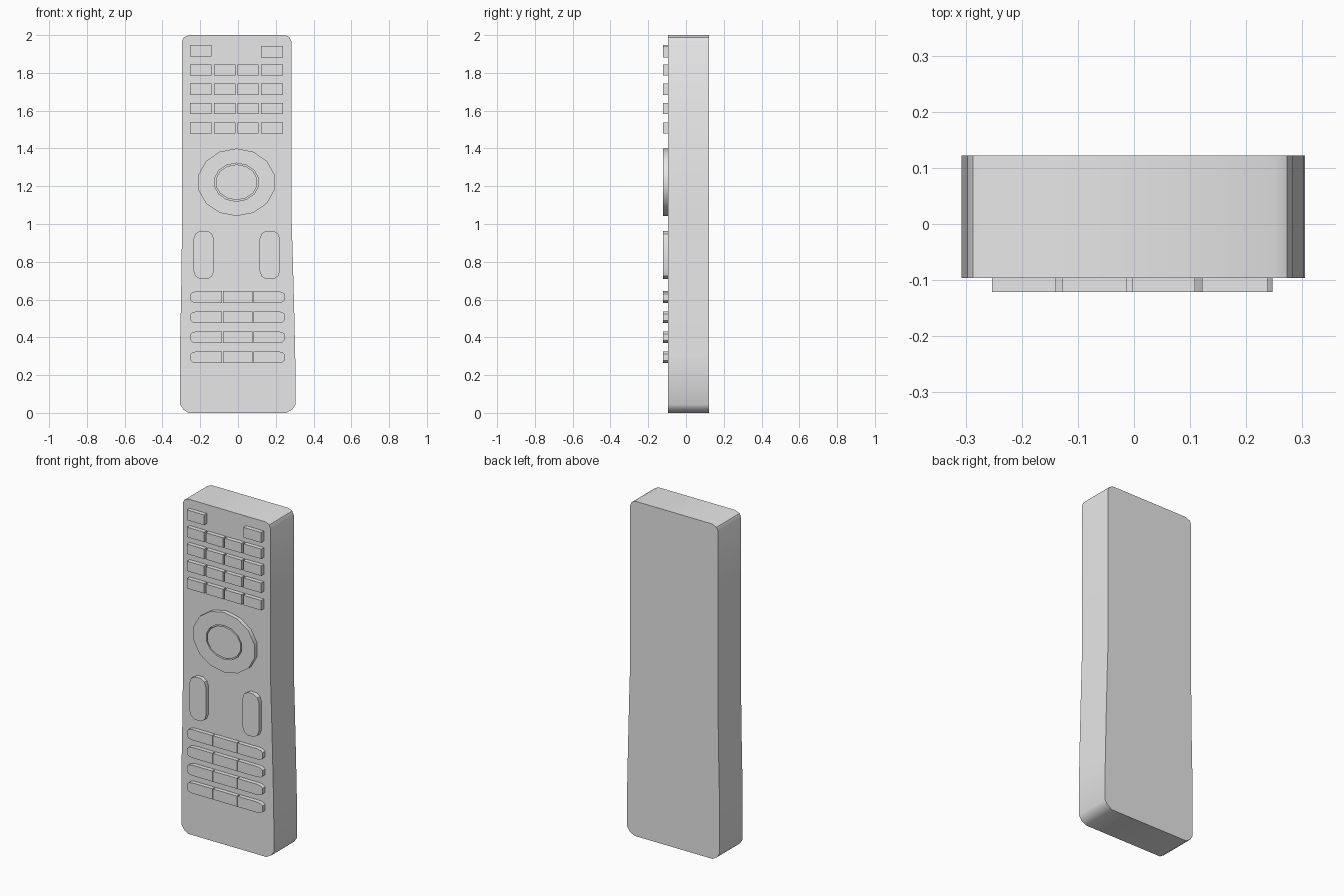
import bpy, bmesh, math

if "Cube" in bpy.data.objects:
    bpy.data.objects.remove(bpy.data.objects["Cube"])

FACE, BACK, FRONT = -0.096, 0.122, -0.121   # body face, body back, button tops

grey = bpy.data.materials.new("plain grey")
grey.diffuse_color = (0.8, 0.8, 0.8, 1)
grey.use_nodes = True
grey.node_tree.nodes["Principled BSDF"].inputs["Base Color"].default_value = grey.diffuse_color


def finish(name, bm):
    bmesh.ops.recalc_face_normals(bm, faces=bm.faces)
    mesh = bpy.data.meshes.new(name)
    bm.to_mesh(mesh)
    bm.free()
    mesh.materials.append(grey)
    ob = bpy.data.objects.new(name, mesh)
    bpy.context.collection.objects.link(ob)
    bpy.ops.object.select_all(action='DESELECT')
    ob.select_set(True)
    bpy.context.view_layer.objects.active = ob
    bpy.ops.object.shade_smooth_by_angle(angle=math.radians(35))
    return ob


def prism(name, outline, y0=FRONT, y1=FACE):
    """Extrude an x-z outline along y."""
    bm = bmesh.new()
    front = [bm.verts.new((x, y0, z)) for x, z in outline]
    back = [bm.verts.new((x, y1, z)) for x, z in outline]
    bm.faces.new(front)
    bm.faces.new(back)
    for i in range(len(outline)):
        j = (i + 1) % len(outline)
        bm.faces.new((front[i], front[j], back[j], back[i]))
    return finish(name, bm)


def box(x0, x1, z0, z1, left=(0, 0), right=(0, 0)):
    """Rectangle outline with optional cut corners at its left / right end."""
    pts = []
    for x, s, (cx, cz) in ((x0, 1, left), (x1, -1, right)):
        if cx:
            side = [(x + s * cx, z1), (x + s * cx * .3, z1 - cz * .35), (x, z1 - cz),
                    (x, z0 + cz), (x + s * cx * .3, z0 + cz * .35), (x + s * cx, z0)]
        else:
            side = [(x, z1), (x, z0)]
        pts += side if s > 0 else side[::-1]
    return pts


def oval(rx, rz, n=14, cx=-0.008, cz=1.221):
    return [(cx + rx * math.sin(2 * math.pi * i / n),
             cz + rz * math.cos(2 * math.pi * i / n)) for i in range(n)]


# Body: rounded slab that widens slightly towards the bottom
prism("body", [
    (-0.297, 1.967), (-0.287, 1.988), (-0.258, 2.0), (0.25, 2.0), (0.273, 1.988),
    (0.283, 1.967), (0.283, 1.05), (0.29, 0.82), (0.298, 0.52), (0.303, 0.3),
    (0.305, 0.045), (0.287, 0.018), (0.255, 0), (-0.262, 0), (-0.29, 0.018),
    (-0.307, 0.045), (-0.307, 0.35), (-0.302, 0.58), (-0.298, 0.82), (-0.297, 1.05),
], FACE, BACK)

# Upper keypad: two corner buttons and four rows of four
columns = [(-0.253, -0.139), (-0.127, -0.013), (-0.003, 0.109), (0.121, 0.238)]
prism("top_button_left", box(*columns[0], 1.886, 1.947))
prism("top_button_right", box(*columns[3], 1.882, 1.943))
for r, z in enumerate((1.785, 1.684, 1.582, 1.478)):
    for c, (x0, x1) in enumerate(columns):
        prism(f"keypad_button_{r}_{c}", box(x0, x1, z, z + 0.059))

# Navigation ring with an open centre
bm = bmesh.new()
loops = [[bm.verts.new((x, y, z)) for x, z in oval(rx, rz)]
         for rx, rz, y in ((0.207, 0.179, FRONT), (0.207, 0.179, FACE),
                           (0.119, 0.101, FACE), (0.119, 0.101, FRONT))]
for k in range(4):
    a, b = loops[k], loops[(k + 1) % 4]
    for i in range(14):
        j = (i + 1) % 14
        bm.faces.new((a[i], a[j], b[j], b[i]))
finish("navigation_ring", bm)
prism("centre_button", oval(0.112, 0.094))

# Tall rocker buttons
for name, x0, x1 in (("rocker_left", -0.236, -0.127), ("rocker_right", 0.114, 0.223)):
    prism(name, box(x0, x1, 0.708, 0.964, (0.035, 0.045), (0.035, 0.045)))

# Lower keypad: four rows of three, outer ends tapered
for r, z in enumerate((0.581, 0.475, 0.369, 0.263)):
    prism(f"lower_button_{r}_left", box(-0.252, -0.085, z, z + 0.063, left=(0.035, 0.015)))
    prism(f"lower_button_{r}_middle", box(-0.08, 0.077, z, z + 0.063))
    prism(f"lower_button_{r}_right", box(0.082, 0.247, z, z + 0.063, right=(0.035, 0.015)))
